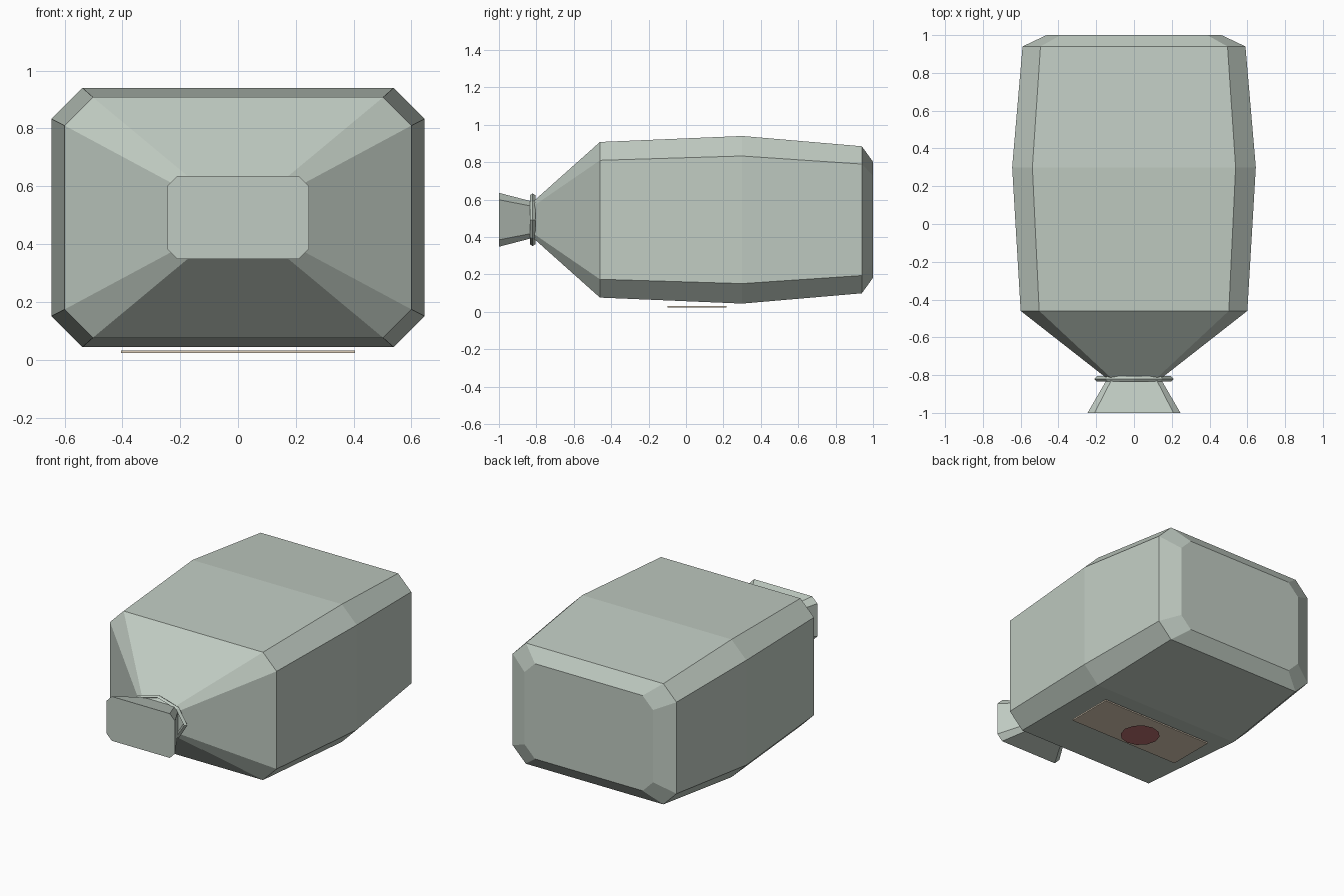
import bpy, bmesh, math

cube = bpy.data.objects.get("Cube")
if cube:
    bpy.data.objects.remove(cube, do_unlink=True)


def material(name, rgb):
    m = bpy.data.materials.new(name)
    m.use_nodes = True
    m.diffuse_color = (*rgb, 1)
    m.node_tree.nodes["Principled BSDF"].inputs["Base Color"].default_value = (*rgb, 1)
    return m


cloth = material("sage_cloth", (0.53, 0.60, 0.54))
cream = material("cream_label", (0.70, 0.60, 0.47))
red = material("red_stamp", (0.50, 0.16, 0.16))
MID_Z = 0.492


def add_object(name, bm, mat):
    bmesh.ops.recalc_face_normals(bm, faces=bm.faces)
    mesh = bpy.data.meshes.new(name)
    bm.to_mesh(mesh)
    bm.free()
    mesh.materials.append(mat)
    obj = bpy.data.objects.new(name, mesh)
    bpy.context.collection.objects.link(obj)
    return obj


def octagon(y, w, h, c):
    """Rectangle of half sizes w and h with corners cut by c."""
    quarter = [(w, h - c), (w - c, h)]
    half = quarter + [(-x, z) for x, z in reversed(quarter)]
    return [(x, y, MID_Z + z) for x, z in half + [(-x, -z) for x, z in half]]


def loft(name, sections, mat):
    """Skin a row of cut-corner sections and cap both ends."""
    bm = bmesh.new()
    rings = [[bm.verts.new(p) for p in octagon(*s)] for s in sections]
    for a, b in zip(rings, rings[1:]):
        for i in range(len(a)):
            j = (i + 1) % len(a)
            bm.faces.new((a[i], a[j], b[j], b[i]))
    bm.faces.new(rings[0])
    bm.faces.new(rings[-1])
    return add_object(name, bm, mat)


# Stuffed sack: neck, shoulder, belly, back edge, back end
loft("sack_body", [
    (-0.82, 0.14, 0.095, 0.024),
    (-0.46, 0.60, 0.416, 0.098),
    (0.30, 0.645, 0.448, 0.107),
    (0.94, 0.59, 0.393, 0.095),
    (1.00, 0.463, 0.31, 0.075),
], cloth)

# Flared mouth in front of the neck
loft("sack_mouth", [
    (-1.00, 0.246, 0.144, 0.037),
    (-0.80, 0.13, 0.092, 0.024),
], cloth)

# Tie: oval eight-sided loop around the neck
bpy.ops.mesh.primitive_torus_add(
    major_segments=8, minor_segments=4, major_radius=0.195, minor_radius=0.015,
    location=(0, -0.82, MID_Z), rotation=(math.pi / 2, 0, 0))
tie = bpy.context.object
tie.name = "neck_tie"
tie.scale = (1, 0.67, 1)
tie.data.materials.append(cloth)

# Flat label under the belly
bpy.ops.mesh.primitive_cube_add(size=1, location=(0, 0.058, 0.027))
label = bpy.context.object
label.name = "label"
label.scale = (0.81, 0.315, 0.009)
label.data.materials.append(cream)

# Round stamp below the label
bpy.ops.mesh.primitive_circle_add(
    vertices=12, radius=0.12, fill_type='NGON', location=(0, 0.058, 0),
    rotation=(math.pi, 0, 0))
stamp = bpy.context.object
stamp.name = "stamp"
stamp.data.materials.append(red)
